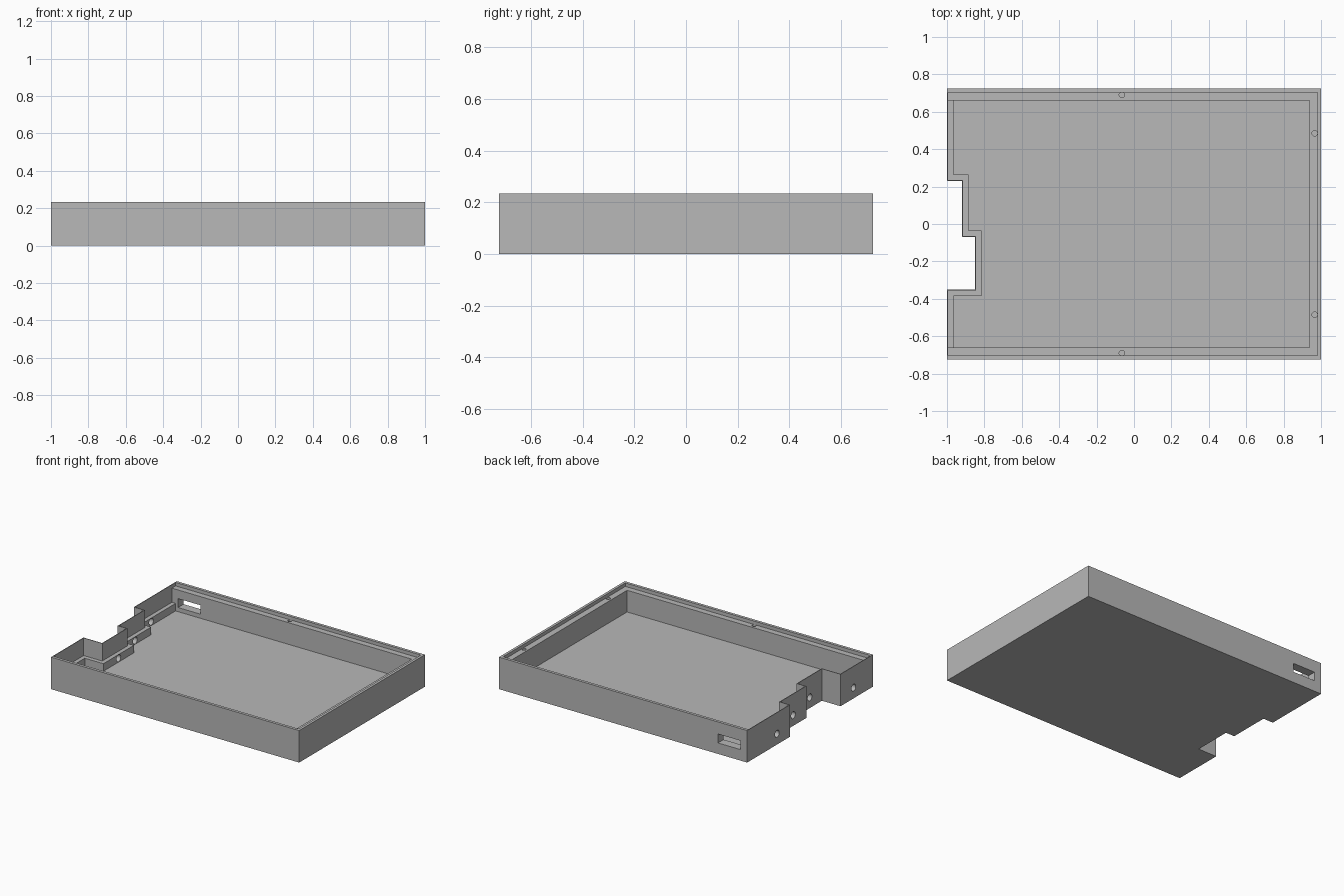
import bpy
import bmesh
from math import pi
from mathutils import Matrix

if "Cube" in bpy.data.objects:
    bpy.data.objects.remove(bpy.data.objects["Cube"], do_unlink=True)

HEIGHT = 0.233
HALF_X, HALF_Y = 1.0, 0.724
ABOVE = HEIGHT + 0.1

grey = bpy.data.materials.new("plain_grey")
grey.use_nodes = True
grey.diffuse_color = (0.48, 0.48, 0.48, 1)
grey.node_tree.nodes["Principled BSDF"].inputs["Base Color"].default_value = (0.48, 0.48, 0.48, 1)


def finish(name, bm):
    bmesh.ops.recalc_face_normals(bm, faces=bm.faces)
    mesh = bpy.data.meshes.new(name)
    bm.to_mesh(mesh)
    bm.free()
    mesh.materials.append(grey)
    obj = bpy.data.objects.new(name, mesh)
    bpy.context.collection.objects.link(obj)
    return obj


def outline(t, right, side):
    """Tray outline with the stepped notch, its notched edge moved inward by t."""
    edge, mid, deep = -1 + t, -0.92 + t, -0.85 + t
    return [(edge, side), (edge, 0.23 + t), (mid, 0.23 + t), (mid, -0.07 + t),
            (deep, -0.07 + t), (deep, -0.35 - t), (edge, -0.35 - t),
            (edge, -side), (right, -side), (right, side)]


def prism(name, points, low, high):
    bm = bmesh.new()
    face = bm.faces.new([bm.verts.new((x, y, low)) for x, y in points])
    grown = bmesh.ops.extrude_face_region(bm, geom=[face])["geom"]
    top = [v for v in grown if isinstance(v, bmesh.types.BMVert)]
    bmesh.ops.translate(bm, verts=top, vec=(0, 0, high - low))
    return finish(name, bm)


def cylinder(name, centre, radius, depth, along_x=False):
    bm = bmesh.new()
    turn = Matrix.Rotation(pi / 2, 4, "Y") if along_x else Matrix()
    bmesh.ops.create_cone(bm, cap_ends=True, segments=24, radius1=radius, radius2=radius,
                          depth=depth, matrix=Matrix.Translation(centre) @ turn)
    return finish(name, bm)


def cut(body, cutter):
    cutter.hide_render = True
    mod = body.modifiers.new("cut", "BOOLEAN")
    mod.operation = "DIFFERENCE"
    mod.solver = "EXACT"
    mod.object = cutter
    bpy.context.view_layer.objects.active = body
    bpy.ops.object.modifier_apply(modifier=mod.name)
    bpy.data.objects.remove(cutter, do_unlink=True)


# Solid block with the notched side
tray = prism("tray", outline(0, HALF_X, HALF_Y), 0, HEIGHT)

# Main cavity, space over the low ledge, and rim recess for a lid
cut(tray, prism("cavity", outline(0.035, 0.937, 0.66), 0.05, ABOVE))
cut(tray, prism("ledge_space", outline(0.005, 0.937, 0.66), 0.105, ABOVE))
cut(tray, prism("rim_recess", outline(0.005, 0.981, 0.703), 0.208, ABOVE))

# Round ports through the notched side
for x, y in [(-1, 0.38), (-0.92, 0.08), (-0.85, -0.21), (-1, -0.5)]:
    cut(tray, cylinder("port", (x + 0.02, y, 0.078), 0.025, 0.08, along_x=True))

# Rectangular slot in the back wall
cut(tray, prism("slot", [(-0.945, 0.6), (-0.765, 0.6), (-0.765, 0.8), (-0.945, 0.8)], 0.08, 0.145))

# Small screw holes in the rim
for x, y in [(-0.065, 0.69), (-0.065, -0.69), (0.966, 0.485), (0.966, -0.485)]:
    cut(tray, cylinder("screw_hole", (x, y, 0.2), 0.0145, 0.06))

bpy.ops.object.select_all(action="DESELECT")
tray.select_set(True)
bpy.context.view_layer.objects.active = tray
bpy.ops.object.shade_smooth_by_angle()
